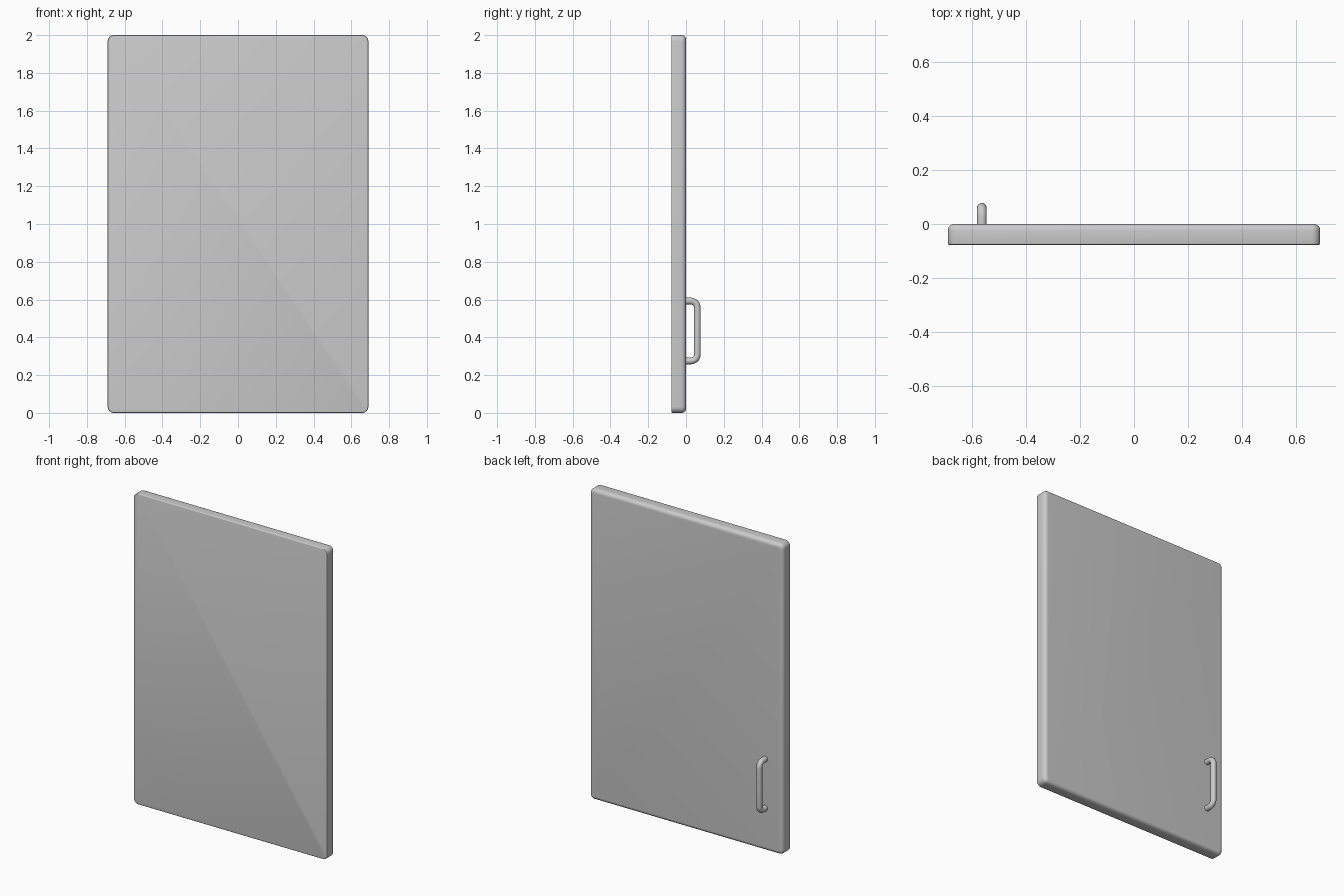
import bpy, bmesh
from math import sin, cos, pi

if "Cube" in bpy.data.objects:
    bpy.data.objects.remove(bpy.data.objects["Cube"])

W, H = 0.69, 2.0            # half width, height
FRONT, BACK = -0.077, 0.0
CORNER = 0.032


def outline(inset, y, steps=6):
    """Rounded rectangle in the XZ plane, shrunk by inset."""
    r = CORNER - inset
    pts = []
    for i, (sx, sz) in enumerate([(1, 1), (-1, 1), (-1, -1), (1, -1)]):
        cx, cz = sx * (W - CORNER), H / 2 + sz * (H / 2 - CORNER)
        for s in range(steps + 1):
            a = i * pi / 2 + s / steps * pi / 2
            pts.append((cx + r * cos(a), y, cz + r * sin(a)))
    return pts


def edge_round(y_side, radius, direction, steps):
    """Quarter-round (inset, y) steps running from the side wall to a face."""
    return [(radius * (1 - cos(a)), y_side - direction * radius * (1 - sin(a)))
            for a in (k / steps * pi / 2 for k in range(steps + 1))]


# Door panel: tight front edge, generously rounded back edge
rings = edge_round(FRONT, 0.005, -1, 3)[::-1] + edge_round(BACK, 0.024, 1, 6)
bm = bmesh.new()
loops = [[bm.verts.new(p) for p in outline(d, y)] for d, y in rings]
for a, b in zip(loops, loops[1:]):
    for i in range(len(a)):
        j = (i + 1) % len(a)
        bm.faces.new((a[i], a[j], b[j], b[i]))
bm.faces.new(loops[0])
bm.faces.new(loops[-1])
bmesh.ops.recalc_face_normals(bm, faces=bm.faces)
mesh = bpy.data.meshes.new("door_panel")
bm.to_mesh(mesh)
bm.free()
panel = bpy.data.objects.new("door_panel", mesh)
bpy.context.collection.objects.link(panel)
bpy.context.view_layer.objects.active = panel
panel.select_set(True)
bpy.ops.object.shade_smooth_by_angle()

# Pull handle: round bar swept along a U with curved bends
X, Y, LOW, HIGH, R, BEND = -0.564, 0.060, 0.275, 0.592, 0.018, 0.035
path = [(X, -0.01, LOW)]
for cz, start in ((LOW + BEND, -pi / 2), (HIGH - BEND, 0)):
    for k in range(9):
        a = start + k / 8 * pi / 2
        path.append((X, Y - BEND + BEND * cos(a), cz + BEND * sin(a)))
path.append((X, -0.01, HIGH))

curve = bpy.data.curves.new("pull_handle", 'CURVE')
curve.dimensions = '3D'
curve.bevel_depth = R
curve.bevel_resolution = 6
curve.use_fill_caps = True
spline = curve.splines.new('POLY')
spline.points.add(len(path) - 1)
for p, co in zip(spline.points, path):
    p.co = (*co, 1)
spline.use_smooth = True
handle = bpy.data.objects.new("pull_handle", curve)
bpy.context.collection.objects.link(handle)
